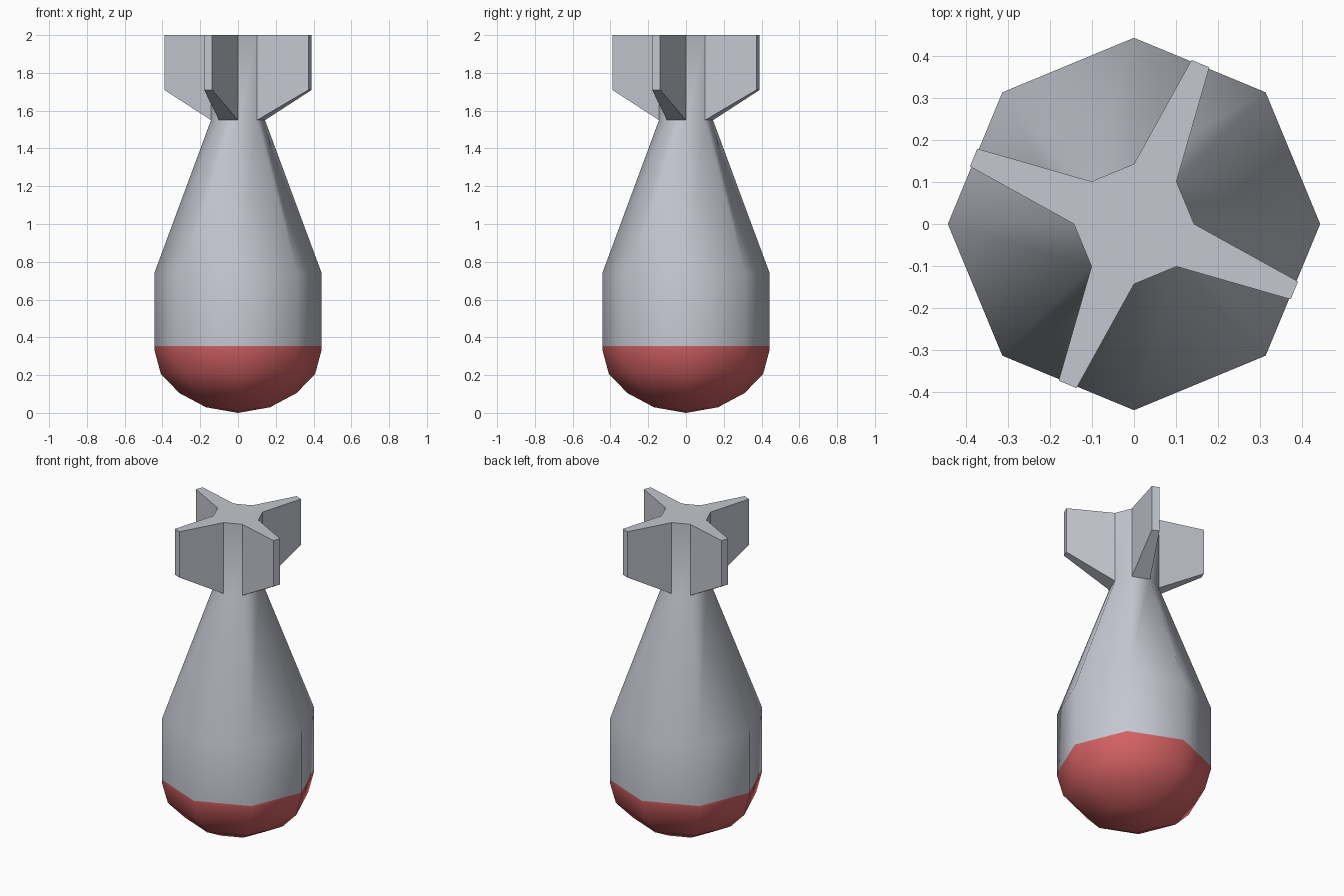
import bpy, bmesh
from math import cos, sin, pi
from mathutils import Vector

if "Cube" in bpy.data.objects:
    bpy.data.objects.remove(bpy.data.objects["Cube"])


def material(name, rgb):
    m = bpy.data.materials.new(name)
    m.diffuse_color = (*rgb, 1)
    m.use_nodes = True
    m.node_tree.nodes["Principled BSDF"].inputs["Base Color"].default_value = m.diffuse_color
    return m


SIDES = 8
# (radius, height) of the shell, from nose to tail
PROFILE = [(0.17, 0.03), (0.31, 0.105), (0.408, 0.205), (0.443, 0.335), (0.443, 0.355),
           (0.443, 0.74), (0.143, 1.55), (0.143, 2.0)]
NOSE_TOP = 0.355
FIN_REACH, FIN_HALF, FIN_LOW = 0.413, 0.023, 1.71

bm = bmesh.new()

# octagonal shell
rings = [[bm.verts.new((r * cos(2 * pi * i / SIDES), r * sin(2 * pi * i / SIDES), z))
          for i in range(SIDES)] for r, z in PROFILE]
tip = bm.verts.new((0, 0, 0))


def face(verts, smooth):
    f = bm.faces.new(verts)
    f.smooth = smooth
    return f


for i in range(SIDES):
    j = (i + 1) % SIDES
    face((tip, rings[0][j], rings[0][i]), True)
    for k, (lo, hi) in enumerate(zip(rings, rings[1:])):
        is_neck = k == len(rings) - 2
        if not (is_neck and i % 2):
            face((lo[i], lo[j], hi[j], hi[i]), True)
            continue
        # fin drawn out of every other neck side, tapering outward
        a = 2 * pi * (i + 0.5) / SIDES
        out, side = Vector((cos(a), sin(a), 0)), Vector((-sin(a), cos(a), 0))
        t = [bm.verts.new(out * FIN_REACH + side * s * FIN_HALF + Vector((0, 0, z)))
             for s, z in ((-1, FIN_LOW), (1, FIN_LOW), (1, 2.0), (-1, 2.0))]
        root = [lo[i], lo[j], hi[j], hi[i]]
        face(t, False)
        for n in range(4):
            m = (n + 1) % 4
            face((root[n], root[m], t[m], t[n]), False)
face(rings[-1], False)

# red nose below the paint line
for f in bm.faces:
    f.material_index = int(max(v.co.z for v in f.verts) <= NOSE_TOP + 0.001)
bmesh.ops.recalc_face_normals(bm, faces=bm.faces[:])

mesh = bpy.data.meshes.new("finned_shell")
bm.to_mesh(mesh)
bm.free()
mesh.materials.append(material("light grey", (0.55, 0.57, 0.63)))
mesh.materials.append(material("red", (0.65, 0.12, 0.125)))
obj = bpy.data.objects.new("finned_shell", mesh)
bpy.context.collection.objects.link(obj)
